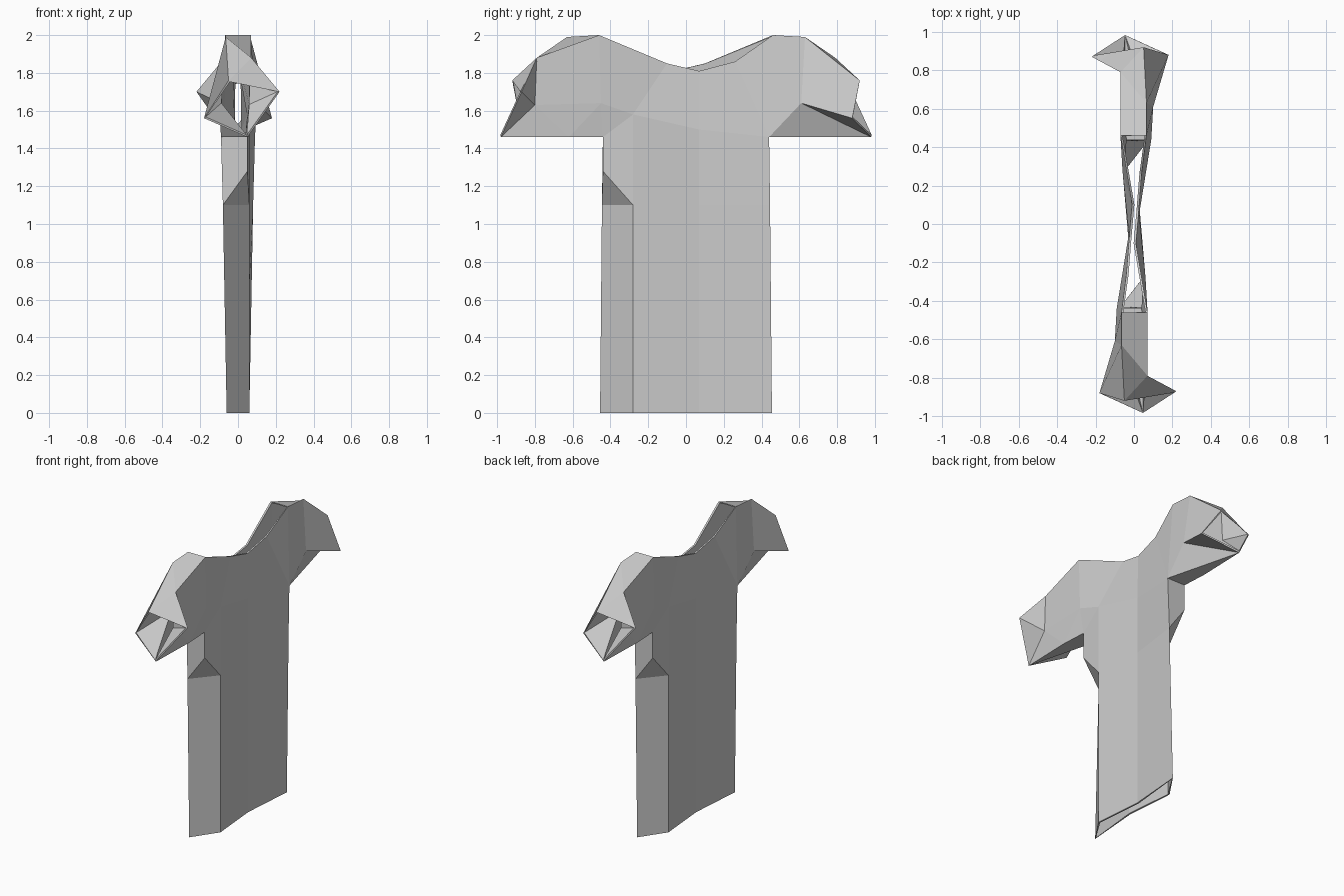
import bpy, bmesh

if "Cube" in bpy.data.objects:
    bpy.data.objects.remove(bpy.data.objects["Cube"])

# Key points of one half; the other half is the same turned 180 degrees about z
P = {
    # sleeve cuff opening
    "cuff_top": (-0.05, -0.92, 1.76), "cuff_out": (0.22, -0.87, 1.70),
    "cuff_low": (0.05, -0.98, 1.46), "cuff_in": (-0.18, -0.88, 1.56),
    # sleeve, +x side
    "S1": (0.07, -0.46, 2.0), "M1": (0.07, -0.79, 1.88), "M2": (0.07, -0.80, 1.63),
    "A1": (0.06, -0.62, 1.46), "A2": (0.05, -0.44, 1.46), "C": (0.07, -0.45, 1.64),
    # sleeve, -x side
    "S0": (-0.065, -0.46, 2.0), "R0": (-0.065, -0.63, 1.99),
    "R1": (-0.10, -0.61, 1.64), "D": (-0.09, -0.44, 1.46),
    # side seam
    "K": (0.05, -0.44, 1.28), "Q": (-0.08, -0.445, 1.10), "Q0": (-0.06, -0.455, 0.0),
    # body panel
    "J0": (0.06, -0.28, 0.0), "J": (0.06, -0.28, 1.10), "H": (0.06, -0.28, 1.58),
    "V0": (0.03, 0.07, 0.0), "V1": (0.03, 0.07, 1.10), "V2": (0.03, 0.07, 1.50),
    # neckline
    "n1": (0.01, -0.10, 1.85), "n2": (0.025, 0.07, 1.81), "n3": (0.04, 0.26, 1.86),
}

# Faces of each part; a trailing * means the point turned to the other side
SLEEVE_TOP = ["S0 S1 M1 R0", "R0 M1 cuff_top", "M1 cuff_out cuff_top"]
SLEEVE_OUTER = ["M1 M2 cuff_out", "M2 cuff_low cuff_out", "M2 A1 cuff_low",
                "S1 C M2 M1", "C A1 M2", "C A2 A1"]
SLEEVE_INNER = ["S0 R0 R1 D", "R0 cuff_top cuff_in R1", "R1 cuff_in cuff_low",
                "R1 cuff_low D", "D cuff_low A1", "D A1 A2"]
SIDE_SEAM = ["D A2 K Q", "K J Q", "Q J J0 Q0"]
BODY = ["A2 C H", "A2 H J K", "J0 V0 V1 J", "V0 Q0* Q* V1", "J V1 V2 H", "V1 Q* D* V2"]
NECK = ["H V2 n2 n1", "C H n1 S1", "V2 D* n3 n2", "D* S0* n3"]

bm = bmesh.new()
cache = {}


def vert(name, turned):
    """Shared vertex for a named point on either half."""
    base = name.rstrip("*")
    flip = turned != name.endswith("*")
    if (base, flip) not in cache:
        x, y, z = P[base]
        cache[base, flip] = bm.verts.new((-x, -y, z) if flip else (x, y, z))
    return cache[base, flip]


# Both halves of the shirt
for turned in (False, True):
    for part in (SLEEVE_TOP, SLEEVE_OUTER, SLEEVE_INNER, SIDE_SEAM, BODY, NECK):
        for face in part:
            bm.faces.new([vert(n, turned) for n in face.split()])
bmesh.ops.recalc_face_normals(bm, faces=bm.faces)

# The shoulder top must face up
top = max(bm.faces, key=lambda f: f.calc_center_median().z)
if top.normal.z < 0:
    bmesh.ops.reverse_faces(bm, faces=bm.faces)

mesh = bpy.data.meshes.new("shirt")
bm.to_mesh(mesh)
bm.free()
shirt = bpy.data.objects.new("shirt", mesh)
bpy.context.collection.objects.link(shirt)

# Cloth thickness, added inward
cloth = shirt.modifiers.new("cloth_thickness", 'SOLIDIFY')
cloth.thickness = 0.012
cloth.offset = -1
